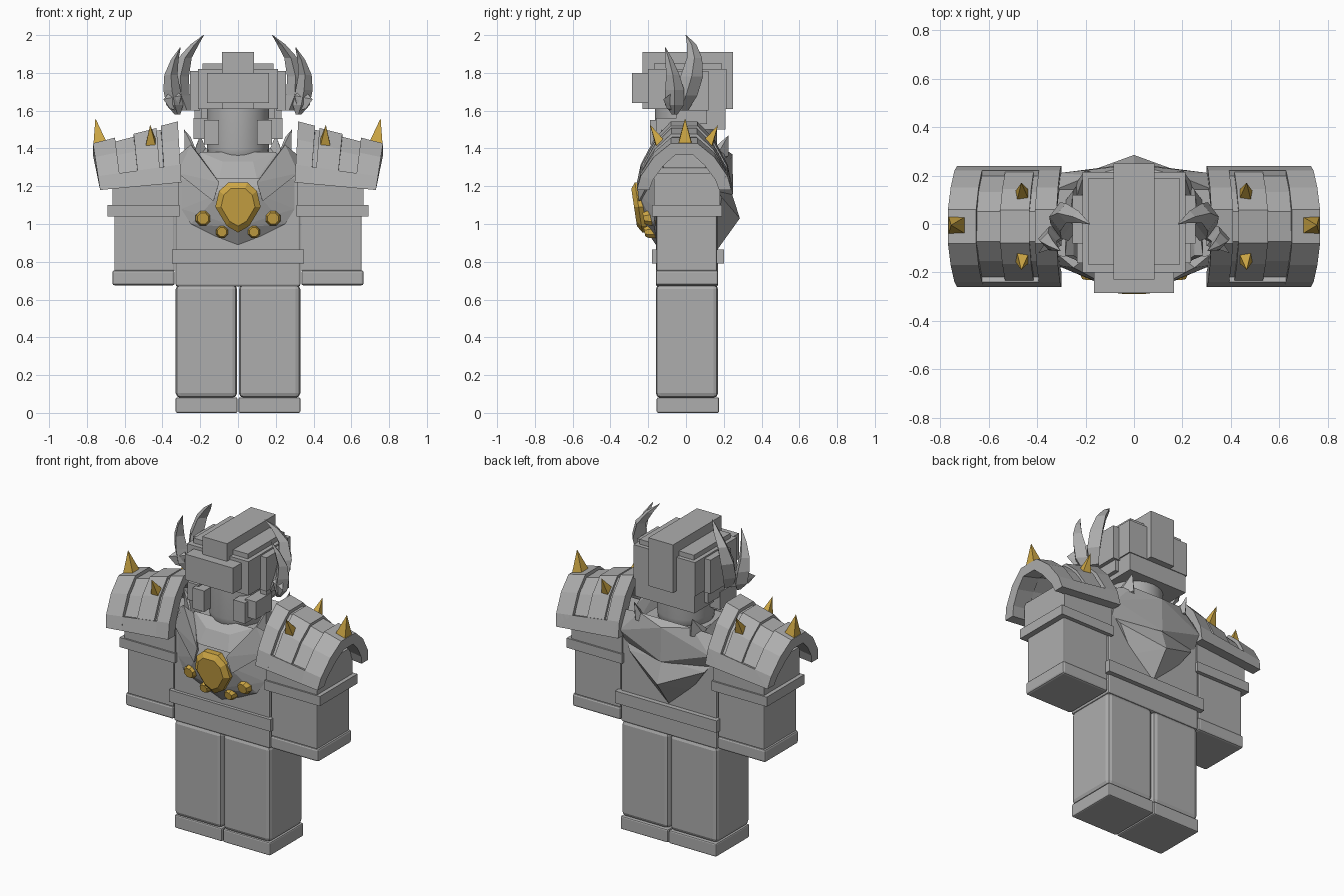
import bpy, bmesh, math
from mathutils import Vector

if "Cube" in bpy.data.objects:
    bpy.data.objects.remove(bpy.data.objects["Cube"])


def material(name, rgb):
    m = bpy.data.materials.new(name)
    m.diffuse_color = (*rgb, 1)
    m.use_nodes = True
    m.node_tree.nodes["Principled BSDF"].inputs["Base Color"].default_value = m.diffuse_color
    return m


GREY = material("stone_grey", (0.42, 0.42, 0.42))
GOLD = material("gold", (0.62, 0.39, 0.06))


def finish(name, bm, mat=GREY):
    bmesh.ops.recalc_face_normals(bm, faces=bm.faces)
    me = bpy.data.meshes.new(name)
    bm.to_mesh(me)
    bm.free()
    me.materials.append(mat)
    ob = bpy.data.objects.new(name, me)
    bpy.context.collection.objects.link(ob)
    return ob


def box(name, x, y, z, bevel=0, mat=GREY):
    bm = bmesh.new()
    bmesh.ops.create_cube(bm, size=1)
    for v in bm.verts:
        v.co = Vector([(a + b) / 2 + c * abs(b - a) for (a, b), c in zip((x, y, z), v.co)])
    if bevel:
        bmesh.ops.bevel(bm, geom=bm.edges[:], offset=bevel, segments=2,
                        profile=0.5, affect='EDGES')
    return finish(name, bm, mat)


def hull(name, pts, mirror=False, mat=GREY, s=1):
    """Faceted solid around points; mirror adds the opposite x side."""
    bm = bmesh.new()
    pts = [(p[0] * s, p[1], p[2]) for p in pts]
    if mirror:
        pts += [(-p[0], p[1], p[2]) for p in pts if p[0]]
    for p in pts:
        bm.verts.new(p)
    r = bmesh.ops.convex_hull(bm, input=bm.verts[:])
    junk = {g for g in r["geom_interior"] + r["geom_unused"] if isinstance(g, bmesh.types.BMVert)}
    bmesh.ops.delete(bm, geom=list(junk), context='VERTS')
    bmesh.ops.dissolve_limit(bm, angle_limit=0.02, verts=bm.verts[:], edges=bm.edges[:])
    return finish(name, bm, mat)


def loft(name, rings, mat=GREY):
    bm = bmesh.new()
    vs = [[bm.verts.new(p) for p in r] for r in rings]
    n = len(vs[0])
    for a, b in zip(vs, vs[1:]):
        for i in range(n):
            bm.faces.new((a[i], a[(i + 1) % n], b[(i + 1) % n], b[i]))
    bm.faces.new(vs[0])
    bm.faces.new(vs[-1])
    return finish(name, bm, mat)


# pauldron arch: (y, drop 0..1) profile, u runs from inner to outer end
ARCH = [(-.26, 1), (-.24, .72), (-.17, .33), (-.08, .05), (.06, .05), (.15, .33), (.22, .72), (.24, 1)]


def arch(name, s, u0, u1, prof, d0, d1):
    def pt(u, y, t, d):
        x = (.32 - .02 * t) * (1 - u) + (.77 - .04 * t) * u
        z = (1.56 - .34 * t) * (1 - u) + (1.44 - .26 * t) * u
        k = max(-1, min(1, (y + .01) / .2))
        return (s * x, y - d * k, z - d * (1 - t))
    loft(name, [[pt(u, y, t, d0) for y, t in prof] + [pt(u, y, t, d1) for y, t in prof[::-1]]
                for u in (u0, u1)])


def spike(name, base, tip, r, s):
    b, t = Vector(base), Vector(tip)
    q = (t - b).to_track_quat('Z', 'Y')
    ring = [b + q @ Vector(c) for c in ((r, r, 0), (-r, r, 0), (-r, -r, 0), (r, -r, 0))]
    hull(name, [tuple(p) for p in ring] + [tip], mat=GOLD, s=s)


def gem(name, outline, cx, cz, y0, slope, depth, s=1):
    pts = []
    for x, z in outline:
        for k, d in ((1, .05), (1, -depth * .4), (.75, -depth)):
            pts.append((cx + x * k, y0 - slope * z * k + d, cz + z * k))
    hull(name, pts, mat=GOLD, s=s)


def horn(name, secs, s):
    loft(name, [[(s * (x + a * w), y + b * l, z) for a, b in ((1, 0), (0, 1), (-1, 0), (0, -1))]
                for x, y, z, w, l in secs])


# torso and belt
box("torso", (-.33, .33), (-.16, .17), (.67, 1.3), .01)
box("belt", (-.35, .35), (-.18, .2), (.79, .865))
hull("shoulder_yoke", [(.33, -.15, 1.2), (.33, .16, 1.2), (.2, -.19, 1.22), (.2, .2, 1.25),
                       (.19, -.15, 1.36), (.19, .17, 1.36)], True)

# chest armour
hull("breastplate", [(.32, -.15, 1.25), (.25, -.17, 1.0), (0, -.15, .875), (0, -.22, .98),
                     (.2, -.2, 1.05), (.1, -.25, 1.16), (.3, -.16, 1.08), (.12, -.21, 1.28)], True)
hull("collar_front", [(.2, -.14, 1.38), (.08, -.2, 1.33), (.1, -.24, 1.24), (.26, -.17, 1.26),
                      (.1, -.14, 1.25)], True)

# back drapes
hull("back_drape_upper", [(.33, .14, 1.36), (.31, .21, 1.26), (.18, .2, 1.4), (0, .245, 1.37),
                          (0, .25, 1.16), (.3, .15, 1.15), (0, .15, 1.1)], True)
hull("back_drape_lower", [(.3, .15, 1.2), (.26, .19, 1.14), (0, .24, 1.17), (0, .285, 1.03),
                          (.15, .16, .99), (0, .17, .87)], True)

# gold chest gems
half = [(.05, .13), (.1, .085), (.12, 0), (.06, -.1)]
gem("chest_gem", half + [(-x, z) for x, z in half] + [(0, -.135)], 0, 1.09, -.235, .15, .04)
octa = [(math.cos(a * math.pi / 4 + .4), math.sin(a * math.pi / 4 + .4)) for a in range(8)]

for s, side in ((-1, "left"), (1, "right")):
    def X(a, b):
        return tuple(sorted((a * s, b * s)))

    # small gems
    gem("outer_stud_" + side, [(x * .042, z * .042) for x, z in octa], .185, 1.03, -.185, .2, .04, s)
    gem("inner_stud_" + side, [(x * .034, z * .034) for x, z in octa], .085, .957, -.185, .2, .035, s)

    # legs and feet
    box("leg_" + side, X(.005, .33), (-.16, .17), (.08, .68), .025)
    box("foot_" + side, X(.003, .33), (-.155, .175), (0, .082), .008)

    # arms and hands
    box("arm_" + side, X(.335, .655), (-.155, .165), (.75, 1.2), .008)
    box("hand_" + side, X(.335, .665), (-.16, .17), (.675, .755), .012)
    box("arm_band_" + side, X(.31, .69), (-.18, .19), (1.04, 1.1))
    box("upper_arm_" + side, X(.315, .665), (-.17, .18), (1.1, 1.27))

    # pauldron: recessed shell, raised rims, hems and centre plate
    arch("pauldron_shell_" + side, s, .02, .98, ARCH, .022, .06)
    arch("pauldron_inner_rim_" + side, s, 0, .2, ARCH, 0, .065)
    arch("pauldron_outer_rim_" + side, s, .74, 1, ARCH, 0, .065)
    arch("pauldron_plate_" + side, s, .25, .52, ARCH[1:-1], .006, .05)
    arch("pauldron_hem_front_" + side, s, 0, 1, ARCH[:2], 0, .06)
    arch("pauldron_hem_back_" + side, s, 0, 1, ARCH[-2:], 0, .06)

    # pauldron spikes
    spike("spike_outer_" + side, (.73, -.005, 1.425), (.755, -.005, 1.56), .036, s)
    spike("spike_front_" + side, (.46, -.135, 1.425), (.465, -.19, 1.525), .027, s)
    spike("spike_back_" + side, (.46, .115, 1.425), (.465, .17, 1.525), .027, s)

    # standing collar and lapel
    hull("collar_side_" + side, [(.19, -.17, 1.31), (.21, .19, 1.31), (.285, -.13, 1.5), (.25, -.13, 1.46),
                                 (.26, 0, 1.42), (.25, .14, 1.4), (.28, .1, 1.3), (.28, -.12, 1.3)], s=s)
    hull("collar_point_" + side, [(.14, .18, 1.33), (.25, .15, 1.34), (.24, .1, 1.36),
                                  (.19, .225, 1.36), (.2, .225, 1.47)], s=s)
    hull("lapel_" + side, [(.31, -.13, 1.37), (.25, -.18, 1.42), (.32, -.17, 1.27), (.1, -.26, 1.22),
                           (.13, -.25, 1.12), (.12, -.18, 1.15), (.2, -.14, 1.36)], s=s)

    # helmet side parts
    box("cheek_guard_" + side, X(.1, .18), (-.19, -.04), (1.42, 1.55))
    box("jaw_guard_" + side, X(.16, .235), (-.16, 0), (1.45, 1.56))
    box("ear_block_" + side, X(.2, .253), (-.08, .12), (1.6, 1.81))
    box("ear_lower_" + side, X(.19, .23), (-.05, .11), (1.53, 1.72))

    # wing-shaped horns
    horn("horn_inner_" + side, [(.27, -.03, 1.6, .03, .04), (.3, .0, 1.68, .045, .06),
                                (.305, .03, 1.78, .045, .06), (.28, .045, 1.88, .035, .04),
                                (.23, .03, 1.95, .022, .025), (.182, .0, 2.0, .002, .002)], s)
    horn("horn_outer_" + side, [(.32, -.06, 1.58, .015, .015), (.335, -.06, 1.63, .045, .05),
                                (.35, -.06, 1.71, .045, .05), (.355, -.07, 1.79, .035, .035),
                                (.335, -.09, 1.87, .02, .02), (.305, -.11, 1.935, .002, .002)], s)
    hull("horn_barb_" + side, [(.3, -.02, 1.6), (.32, -.08, 1.6), (.34, -.04, 1.72), (.3, -.09, 1.68),
                               (.395, -.12, 1.66), (.36, -.1, 1.61)], s=s)

# head: rounded cylinder
loft("head", [[(r * math.cos(a * math.pi / 12), r * math.sin(a * math.pi / 12), z) for a in range(24)]
              for r, z in ((.11, 1.32), (.14, 1.33), (.16, 1.36), (.165, 1.4), (.165, 1.62))])
bpy.context.view_layer.objects.active = bpy.data.objects["head"]
bpy.data.objects["head"].select_set(True)
bpy.ops.object.shade_smooth_by_angle(angle=math.radians(35))

# helmet
box("helmet_shell", (-.212, .212), (-.2, .215), (1.61, 1.82))
box("helmet_back", (-.205, .205), (.02, .21), (1.5, 1.65))
box("helmet_top", (-.187, .187), (-.17, .19), (1.8, 1.85))
box("helmet_crest", (-.085, .085), (-.23, .25), (1.61, 1.91))
box("helmet_visor", (-.165, .165), (-.285, -.18), (1.64, 1.8))
